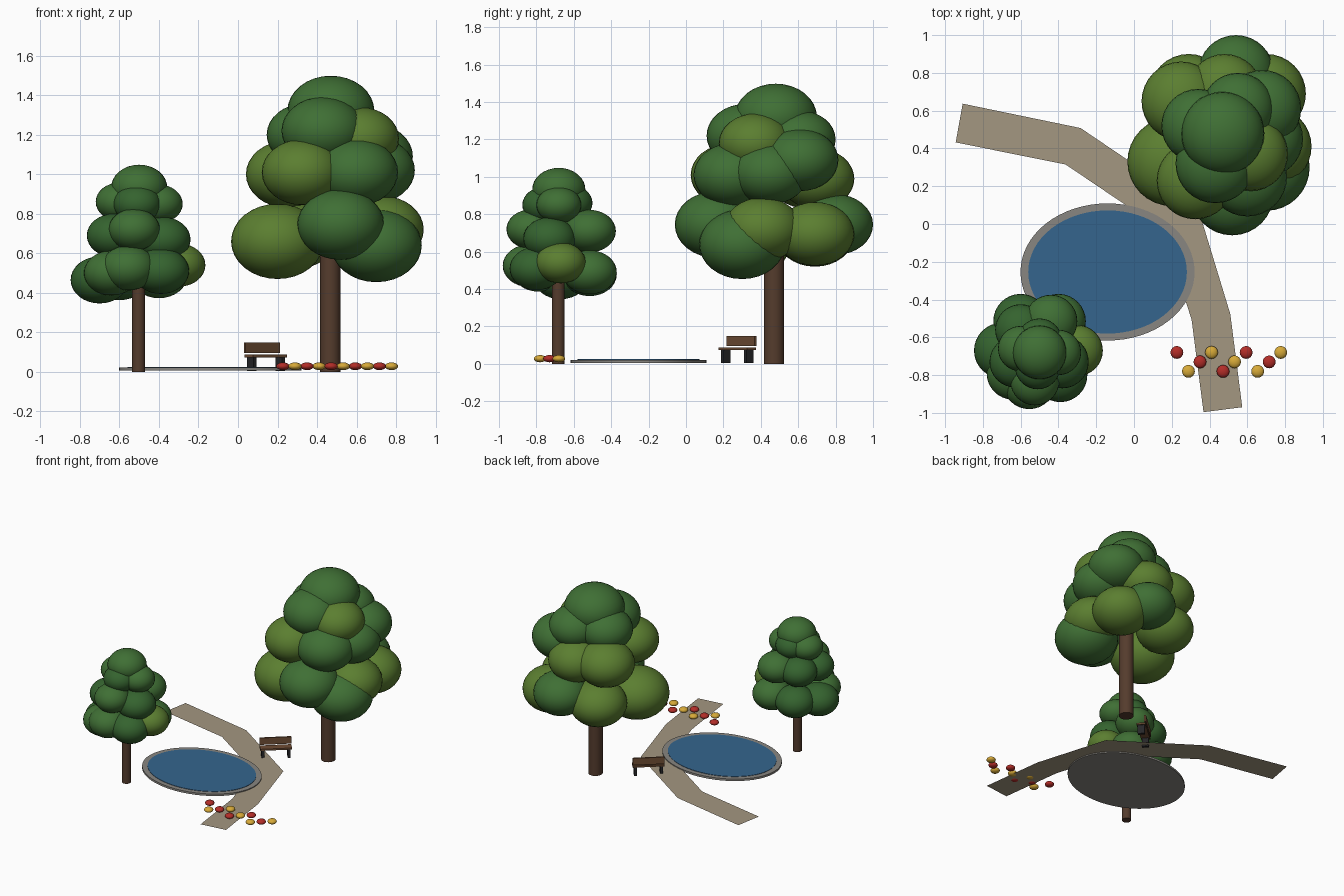
import bpy, bmesh, math
from mathutils import Matrix

if "Cube" in bpy.data.objects:
    bpy.data.objects.remove(bpy.data.objects["Cube"])


def mat(name, rgb):
    m = bpy.data.materials.new(name)
    m.diffuse_color = (*rgb, 1)
    m.use_nodes = True
    m.node_tree.nodes["Principled BSDF"].inputs["Base Color"].default_value = m.diffuse_color
    return m


LEAF = mat("leaf_green", (.05, .16, .035))
DARK = mat("leaf_dark", (.035, .125, .028))
LIGHT = mat("leaf_light", (.105, .21, .03))
BARK = mat("bark", (.09, .045, .026))
WATER = mat("water", (.035, .13, .27))
STONE = mat("stone", (.25, .24, .22))
GRAVEL = mat("gravel", (.37, .31, .22))
RED = mat("red_petal", (.45, .026, .021))
YELLOW = mat("yellow_petal", (.68, .4, .04))
WOOD = mat("wood", (.16, .075, .035))
IRON = mat("iron", (.02, .02, .022))


def finish(bm, name, material, smooth=True):
    me = bpy.data.meshes.new(name)
    bm.to_mesh(me)
    bm.free()
    ob = bpy.data.objects.new(name, me)
    bpy.context.collection.objects.link(ob)
    me.materials.append(material)
    if smooth:
        bpy.context.view_layer.objects.active = ob
        bpy.ops.object.select_all(action='DESELECT')
        ob.select_set(True)
        bpy.ops.object.shade_smooth_by_angle(angle=math.radians(40))
    return ob


def blob(name, loc, r, squash, material, seg=32):
    bm = bmesh.new()
    m = Matrix.Translation(loc) @ Matrix.Diagonal((r, r, r * squash, 1))
    bmesh.ops.create_uvsphere(bm, u_segments=seg, v_segments=seg // 2, radius=1, matrix=m)
    return finish(bm, name, material)


def disc(name, x, y, z0, z1, rx, ry, material, seg=32):
    bm = bmesh.new()
    m = Matrix.Translation((x, y, (z0 + z1) / 2)) @ Matrix.Diagonal((rx, ry, z1 - z0, 1))
    bmesh.ops.create_cone(bm, cap_ends=True, segments=seg, radius1=1, radius2=1, depth=1, matrix=m)
    return finish(bm, name, material)


def box(name, frame, loc, size, material):
    bm = bmesh.new()
    m = frame @ Matrix.Translation(loc) @ Matrix.Diagonal((*size, 1))
    bmesh.ops.create_cube(bm, size=1, matrix=m)
    return finish(bm, name, material, smooth=False)


# Large tree: trunk, then leaf clumps from bottom tier to top (x, y, z, radius)
disc("large_trunk", .467, .47, 0, .75, .052, .054, BARK, 20)
large_green = [
    (.52, .16, .745, .22), (.70, .30, .64, .23), (.54, .80, .745, .20),
    (.60, .25, 1.01, .21), (.69, .45, 1.02, .205),
    (.43, .32, 1.22, .21), (.34, .52, 1.20, .195), (.68, .61, 1.09, .205),
    (.55, .61, 1.2, .19), (.47, .48, 1.32, .22)]
large_light = [
    (.20, .33, .66, .235), (.73, .41, .72, .21), (.70, .69, .695, .21),
    (.29, .69, .69, .21), (.325, .23, 1.01, .205), (.25, .65, 1.0, .21),
    (.48, .70, .99, .20), (.62, .37, 1.18, .195)]

# Small tree clumps
disc("small_trunk", -.503, -.683, 0, .60, .033, .034, BARK, 20)
small_green = [
    (-.70, -.67, .465, .147), (-.555, -.84, .525, .14), (-.39, -.80, .51, .143),
    (-.40, -.515, .49, .145), (-.60, -.515, .48, .145), (-.64, -.79, .50, .14),
    (-.63, -.73, .69, .135), (-.525, -.83, .72, .13), (-.38, -.73, .67, .14),
    (-.44, -.515, .71, .14), (-.60, -.56, .70, .135),
    (-.60, -.66, .86, .12), (-.51, -.755, .85, .12), (-.40, -.68, .85, .12),
    (-.50, -.62, .86, .12), (-.50, -.68, .933, .142)]
small_light = [(-.30, -.67, .54, .135)]

for label, clumps, mats in (("large_leaf", large_green, (LEAF, LEAF)),
                            ("large_light_leaf", large_light, (LIGHT, LIGHT)),
                            ("small_leaf", small_green, (DARK, LEAF)),
                            ("small_light_leaf", small_light, (LIGHT, LIGHT))):
    for i, (x, y, z, r) in enumerate(clumps):
        blob(f"{label}_{i}", (x, y, z), r, .81, mats[i % 2])

# Pond: stone rim with water on top
disc("pond_rim", -.14, -.254, .006, .022, .461, .363, STONE, 64)
disc("pond_water", -.14, -.254, .012, .025, .42, .326, WATER, 64)

# Path: flat mitred ribbon (outer edge, inner edge)
path = [((-.907, .637), (-.944, .432)), ((-.283, .508), (-.362, .315)),
        ((.338, .088), (.155, -.034)), ((.51, -.477), (.305, -.507)),
        ((.573, -.97), (.368, -.996))]
bm = bmesh.new()
rows = [[bm.verts.new((*p, .015)) for p in pair] for pair in path]
for (a, b), (c, d) in zip(rows, rows[1:]):
    bm.faces.new((b, a, c, d))
bmesh.ops.recalc_face_normals(bm, faces=bm.faces)
if next(iter(bm.faces)).normal.z < 0:
    bmesh.ops.reverse_faces(bm, faces=bm.faces)
finish(bm, "path", GRAVEL, smooth=False)

# Flowers in a zigzag row
for i in range(10):
    y = (-.68, -.78, -.73)[i % 3]
    blob(f"flower_{i}", (.227 + .0611 * i, y, .028), .034, .57, (RED, YELLOW)[i % 2], 16)

# Bench, turned to face front right
frame = Matrix.Translation((.141, .274, 0)) @ Matrix.Rotation(math.radians(41), 4, 'Z')
box("bench_seat", frame, (0, 0, .08), (.23, .065, .013), WOOD)
box("bench_back", frame, (0, .03, .122), (.23, .012, .054), WOOD)
for side in (-1, 1):
    box(f"bench_leg_{side}", frame, (side * .095, 0, .039), (.02, .05, .07), IRON)
